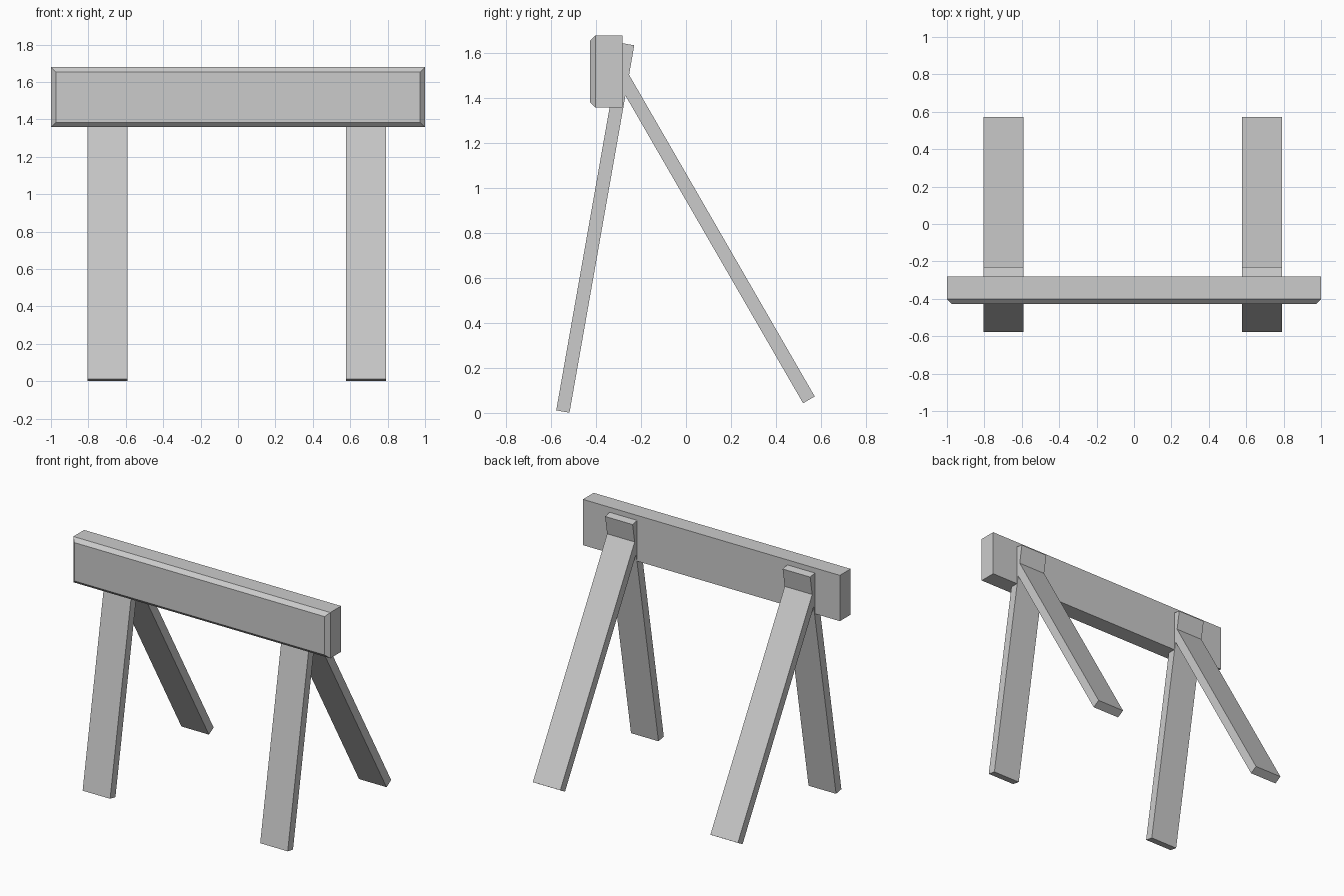
import bpy, bmesh
from math import radians
from mathutils import Matrix, Vector

if "Cube" in bpy.data.objects:
    bpy.data.objects.remove(bpy.data.objects["Cube"])


def box(name, size, matrix, chamfer_front=0):
    bm = bmesh.new()
    bmesh.ops.create_cube(bm, size=1, matrix=Matrix.Diagonal((*size, 1)))
    if chamfer_front:
        edges = [e for e in bm.edges if all(v.co.y < 0 for v in e.verts)]
        bmesh.ops.bevel(bm, geom=edges, offset=chamfer_front, segments=1,
                        affect='EDGES', offset_type='OFFSET')
    bm.transform(matrix)
    me = bpy.data.meshes.new(name)
    bm.to_mesh(me)
    bm.free()
    ob = bpy.data.objects.new(name, me)
    bpy.context.collection.objects.link(ob)
    return ob


def leg(name, x, foot_y, foot_z, tilt):
    # plank whose foot centre sits at the given point, leaning about x
    m = (Matrix.Translation((x, foot_y, foot_z))
         @ Matrix.Rotation(radians(tilt), 4, 'X')
         @ Matrix.Translation((0, 0, LENGTH / 2)))
    return box(name, (0.214, 0.06, LENGTH), m)


LENGTH = 1.66

# Crossbeam with chamfered front edges
box("crossbeam", (2, 0.146, 0.322),
    Matrix.Translation(Vector((0, -0.355, 1.519))), chamfer_front=0.026)

# Two A-frame leg pairs
for side, x in (("left", -0.698), ("right", 0.684)):
    leg("front_leg_" + side, x, -0.548, 0.006, -10)
    leg("back_leg_" + side, x, 0.547, 0.058, 30)
